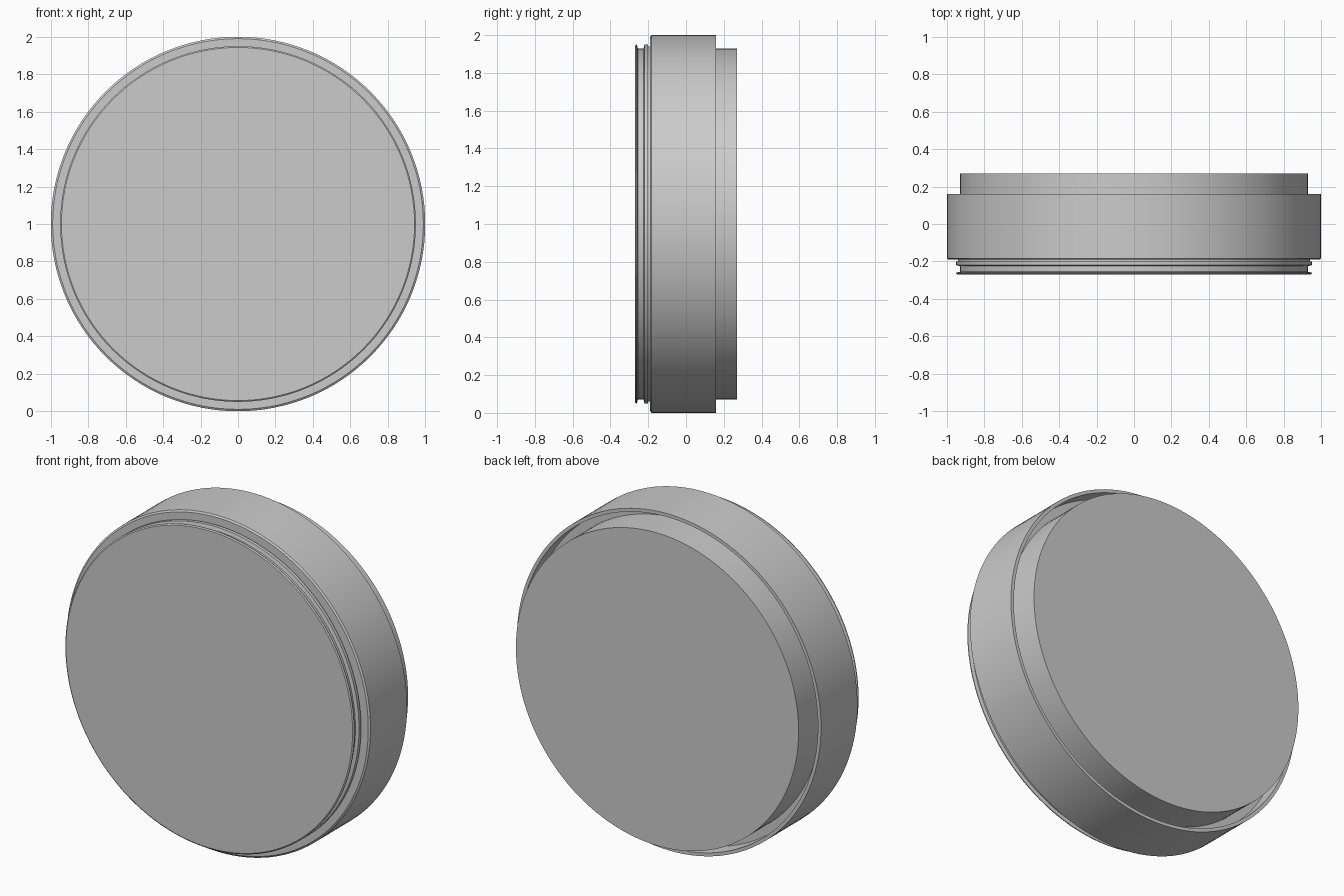
import bpy, math
from mathutils import Matrix

if "Cube" in bpy.data.objects:
    bpy.data.objects.remove(bpy.data.objects["Cube"])

SEGMENTS = 128

# Plain grey finish
grey = bpy.data.materials.new("light_grey")
grey.use_nodes = True
colour = (0.6, 0.6, 0.6, 1)
grey.diffuse_color = colour
grey.node_tree.nodes["Principled BSDF"].inputs["Base Color"].default_value = colour


def lathe(name, profile):
    """Revolve (radius, y) points about the front-to-back axis; radius 0 closes a cap."""
    verts, faces, rings = [], [], []
    for radius, y in profile:
        start = len(verts)
        if radius:
            for i in range(SEGMENTS):
                a = math.tau * i / SEGMENTS
                verts.append((radius * math.cos(a), y, 1 + radius * math.sin(a)))
            rings.append(list(range(start, start + SEGMENTS)))
    for lower, upper in zip(rings, rings[1:]):
        for i in range(SEGMENTS):
            j = (i + 1) % SEGMENTS
            faces.append((lower[i], lower[j], upper[j], upper[i]))
    if profile[0][0] == 0:
        raise ValueError("Start the profile on a ring")
    faces.append(rings[0][::-1])
    faces.append(rings[-1])
    mesh = bpy.data.meshes.new(name)
    mesh.from_pydata(verts, [], faces)
    mesh.materials.append(grey)
    obj = bpy.data.objects.new(name, mesh)
    bpy.context.collection.objects.link(obj)
    bpy.ops.object.select_all(action="DESELECT")
    obj.select_set(True)
    bpy.context.view_layer.objects.active = obj
    bpy.ops.object.mode_set(mode="EDIT")
    bpy.ops.mesh.select_all(action="SELECT")
    bpy.ops.mesh.normals_make_consistent(inside=False)
    bpy.ops.object.mode_set(mode="OBJECT")
    bpy.ops.object.shade_smooth_by_angle(angle=math.radians(30))
    return obj


# Front lip, grooves, wide band with a thin rim, recess and raised rear plug
lathe("round_housing", [
    (0.943, -0.27), (0.95, -0.265), (0.95, -0.26), (0.93, -0.255),
    (0.93, -0.225), (0.95, -0.22), (0.95, -0.2), (0.94, -0.2), (0.94, -0.19),
    (0.99, -0.19), (1, -0.183), (1, 0.16), (0.98, 0.16),
    (0.98, 0.06), (0.93, 0.06), (0.93, 0.27),
])
